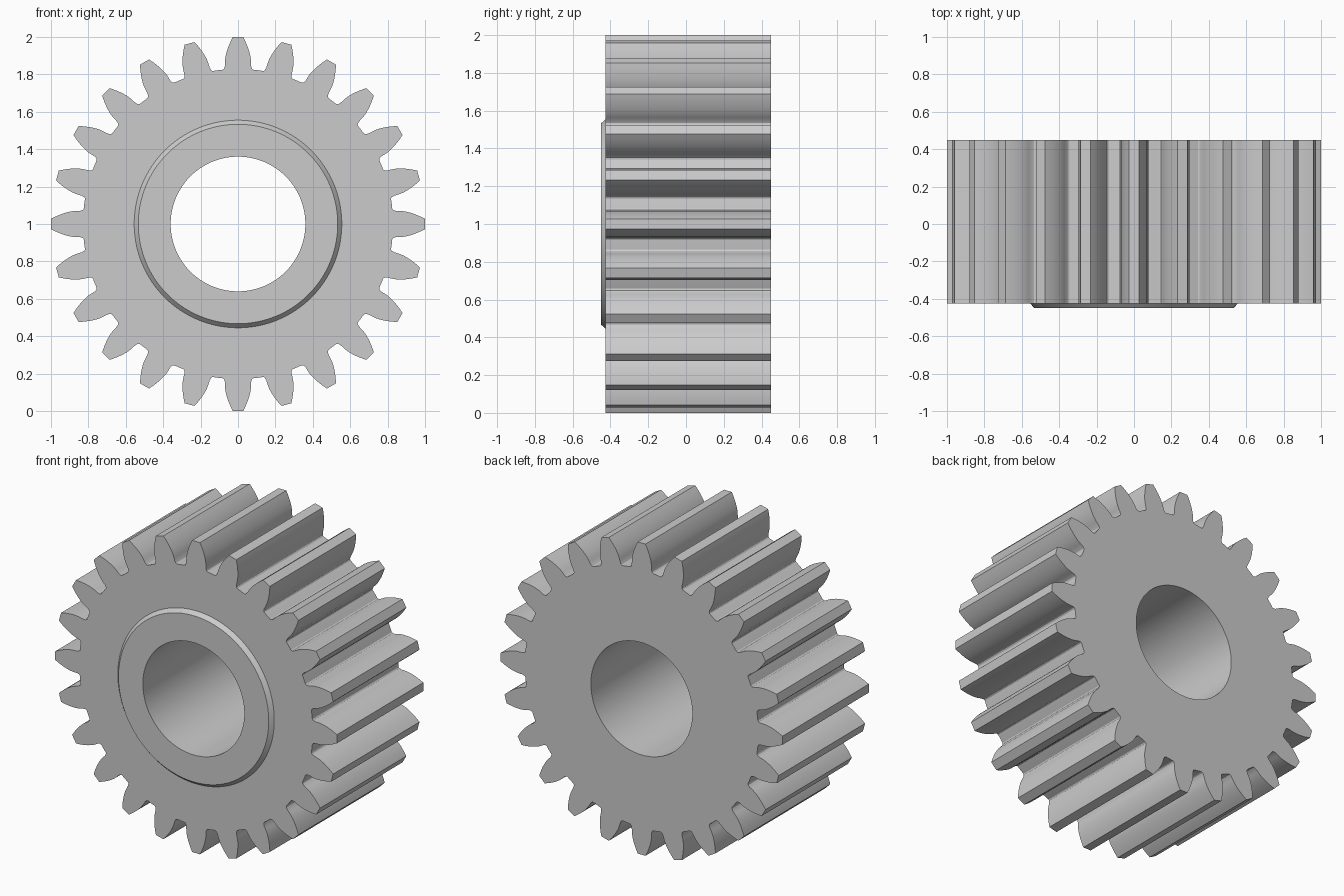
import bpy, bmesh
from math import pi, sin, cos, tan, acos, radians

cube = bpy.data.objects.get("Cube")
if cube:
    bpy.data.objects.remove(cube, do_unlink=True)

# Gear proportions
TEETH = 24
TIP_R = 1.0
MODULE = 2 * TIP_R / (TEETH + 2)
PITCH_R = MODULE * TEETH / 2
BASE_R = PITCH_R * cos(radians(20))
ROOT_R = 0.829
BORE_R, BOSS_R, BOSS_TOP_R = 0.36, 0.555, 0.533
BACK, FRONT, BOSS_FRONT = 0.45, -0.425, -0.45


def involute(r):
    a = acos(min(1, BASE_R / r))
    return tan(a) - a


def half_tooth(steps=7):
    """(radius, angle) points from the tip down to the root fillet."""
    base_angle = pi / (2 * TEETH) + involute(PITCH_R)
    pts = []
    for i in range(steps + 1):
        r = TIP_R + (BASE_R - TIP_R) * i / steps
        pts.append((r, base_angle - involute(r)))
    # rounded foot of the tooth
    fillet_r, fillet_a = BASE_R - ROOT_R, 0.018
    for i in range(1, 4):
        t = i / 3 * pi / 2
        pts.append((BASE_R - fillet_r * sin(t), base_angle + fillet_a * (1 - cos(t))))
    return pts


# One full tooth plus the middle of the valley after it, repeated round the wheel
half = half_tooth()
tooth = [(r, -a) for r, a in reversed(half)] + half + [(ROOT_R, pi / TEETH)]
outline = [(r, a + k * 2 * pi / TEETH) for k in range(TEETH) for r, a in tooth]


def ring(bm, y, radius=None):
    """Ring of vertices following the teeth, or a circle if a radius is given."""
    return [bm.verts.new(((radius or r) * sin(a), y, TIP_R + (radius or r) * cos(a)))
            for r, a in outline]


# Loft: bore, back face, teeth, front face, chamfered boss, and back into the bore
bm = bmesh.new()
rings = [
    ring(bm, BACK, BORE_R),
    ring(bm, BACK),
    ring(bm, FRONT),
    ring(bm, FRONT, BOSS_R),
    ring(bm, BOSS_FRONT, BOSS_TOP_R),
    ring(bm, BOSS_FRONT, BORE_R),
]
n = len(outline)
for a, b in zip(rings, rings[1:] + rings[:1]):
    for i in range(n):
        j = (i + 1) % n
        bm.faces.new((a[i], a[j], b[j], b[i]))
bmesh.ops.recalc_face_normals(bm, faces=bm.faces)

mesh = bpy.data.meshes.new("spur_gear")
bm.to_mesh(mesh)
bm.free()
gear = bpy.data.objects.new("spur_gear", mesh)
bpy.context.collection.objects.link(gear)

# Smooth flanks and bore with crisp edges
bpy.ops.object.select_all(action="DESELECT")
gear.select_set(True)
bpy.context.view_layer.objects.active = gear
bpy.ops.object.shade_smooth_by_angle(angle=radians(32))
